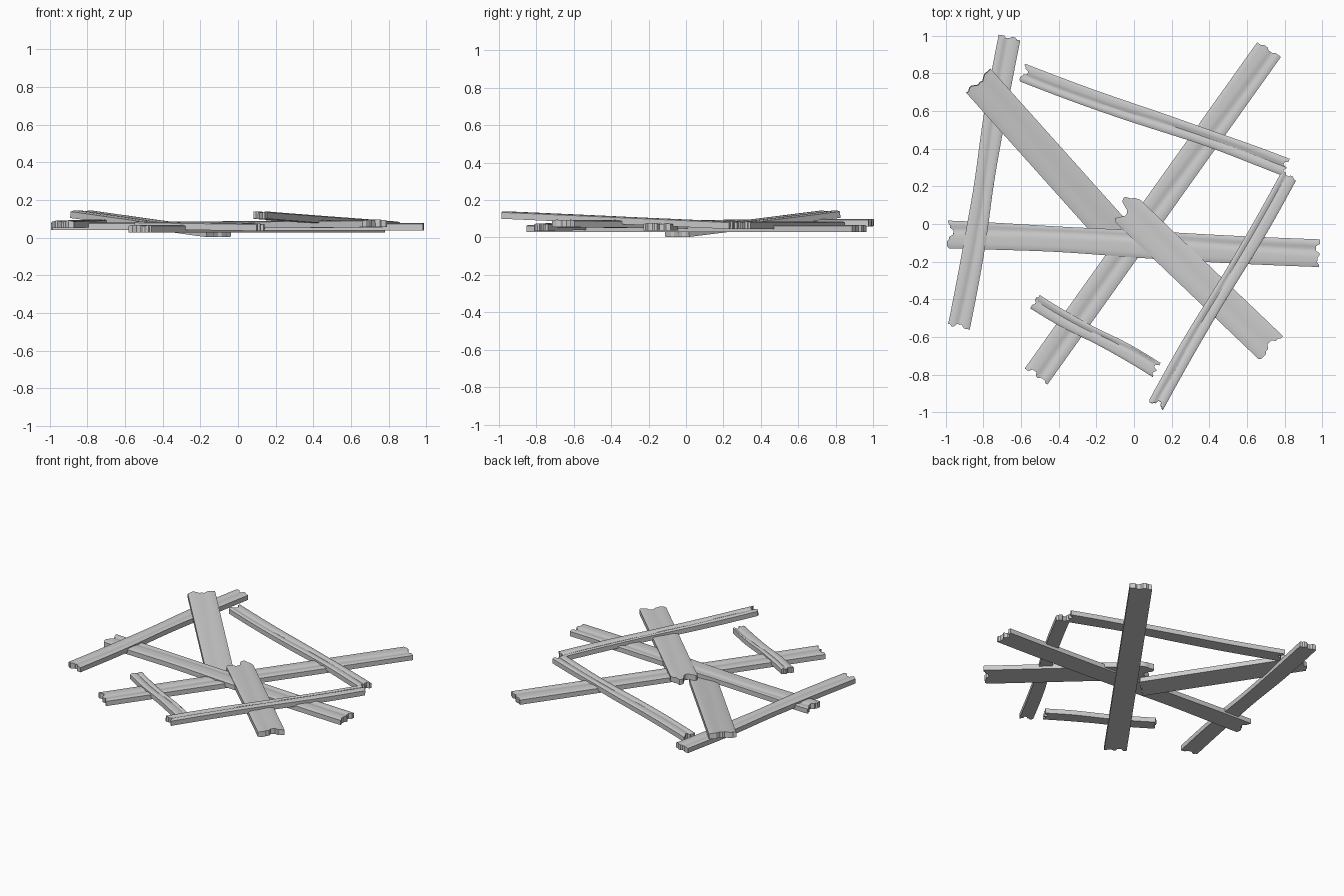
import bpy
import bmesh
import math
from mathutils import Vector

old = bpy.data.objects.get("Cube")
if old:
    bpy.data.objects.remove(old, do_unlink=True)

# one plain grey for all boards
grey = bpy.data.materials.new("weathered_grey")
grey.use_nodes = True
GREY = (0.6, 0.6, 0.6, 1)
grey.diffuse_color = GREY
grey.node_tree.nodes["Principled BSDF"].inputs["Base Color"].default_value = GREY

# broken end outlines across the width, in hundredths, positive is outward
ENDS = {
    "notched": (0, 0, 0, -2, -2, -2, 0, 0, -1, -1, -1, 0, 0),
    "bitten": (0, 0, -1, -1, -3, -3, -3, -1, -1, 0, 0, 0, -1),
    "forked": (0, 0, 0, 0, -1, -2, -1.5, -2, -1, 0, 0, -1, -1),
    "slanted": (-1, -1, -1, 0, 0, 0, -1, -1, -1, 0, 0, 0, 0),
    "tongue": (-3, 0, 1, 4, 4, 3, -2, -3, -3, -2, -1, 0, -2),
}
COLS = len(ENDS["notched"])
ROWS = 28
THICK = 0.04


def bump(x, centre, width):
    return math.exp(-((x - centre) / width) ** 2)


def plank(name, start, end, width, ends, groove=0.0, depth=0.007, waist=0.0, bow=0.0, waist_at=0.5):
    """Loft a worn board; start and end give the middle of its underside."""
    a, b = Vector(start), Vector(end)
    along = (b - a).normalized()
    side = Vector((-along.y, along.x, 0)).normalized()
    up = along.cross(side)
    bm = bmesh.new()
    top, low = [], []
    for r in range(ROWS + 1):
        t = r / ROWS
        half = width / 2 * (1 - waist * bump(t, waist_at, 0.16))
        shift = bow * math.sin(math.tau * t)
        row_top, row_low = [], []
        for c in range(COLS):
            u = 1 - 2 * c / (COLS - 1)
            p = a.lerp(b, t) + side * (u * half + shift)
            if r == 0:
                p -= along * ENDS[ends[0]][c] / 100
            elif r == ROWS:
                p += along * ENDS[ends[1]][c] / 100
            # worn groove wandering along the grain, and rounded edges
            drift = groove + 0.15 * math.sin(5 * t + width * 40)
            h = THICK - depth * bump(u, drift, 0.25) - 0.006 * abs(u) ** 6
            row_top.append(bm.verts.new(p + up * h))
            row_low.append(bm.verts.new(p))
        top.append(row_top)
        low.append(row_low)
    for r in range(ROWS):
        for c in range(COLS - 1):
            bm.faces.new((top[r][c], top[r][c + 1], top[r + 1][c + 1], top[r + 1][c]))
            bm.faces.new((low[r][c], low[r + 1][c], low[r + 1][c + 1], low[r][c + 1]))
        for c in (0, COLS - 1):
            bm.faces.new((top[r][c], top[r + 1][c], low[r + 1][c], low[r][c]))
    for r in (0, ROWS):
        for c in range(COLS - 1):
            bm.faces.new((top[r][c], top[r][c + 1], low[r][c + 1], low[r][c]))
    bmesh.ops.recalc_face_normals(bm, faces=bm.faces)
    mesh = bpy.data.meshes.new(name)
    bm.to_mesh(mesh)
    bm.free()
    mesh.materials.append(grey)
    obj = bpy.data.objects.new(name, mesh)
    bpy.context.collection.objects.link(obj)
    bpy.ops.object.select_all(action="DESELECT")
    obj.select_set(True)
    bpy.context.view_layer.objects.active = obj
    bpy.ops.object.shade_smooth_by_angle(angle=math.radians(30))
    return obj


# long boards crossing in the middle
plank("diagonal_board", (-0.52, -0.81, 0.028), (0.72, 0.93, 0.028), 0.148,
      ("notched", "slanted"), groove=-0.2)
plank("cross_board", (-0.99, -0.055, 0.04), (0.985, -0.155, 0.037), 0.147,
      ("bitten", "notched"), groove=0.4, waist=0.08, waist_at=0.3, bow=0.004)

# wide board snapped in two
plank("broken_board_upper", (-0.83, 0.765, 0.105), (-0.1, -0.05, 0.002), 0.182,
      ("forked", "slanted"), depth=0.002)
plank("broken_board_lower", (-0.05, 0.085, 0.047), (0.73, -0.66, 0.055), 0.178,
      ("tongue", "bitten"), depth=0.002)

# narrow boards around the outside
plank("left_board", (-0.66, 0.995, 0.06), (-0.93, -0.55, 0.05), 0.118,
      ("slanted", "forked"), waist=0.12, bow=-0.006)
plank("back_board", (-0.595, 0.805, 0.046), (0.81, 0.3, 0.046), 0.098,
      ("bitten", "notched"), groove=-0.1, waist=0.1, bow=-0.006, waist_at=0.7)
plank("right_board", (0.825, 0.26, 0.045), (0.115, -0.965, 0.1), 0.09,
      ("slanted", "bitten"), groove=-0.2, waist=0.08, bow=0.006)
plank("short_board", (-0.53, -0.41, 0.045), (0.12, -0.775, 0.035), 0.086,
      ("slanted", "notched"), groove=0.3, waist=0.1, bow=-0.006)
